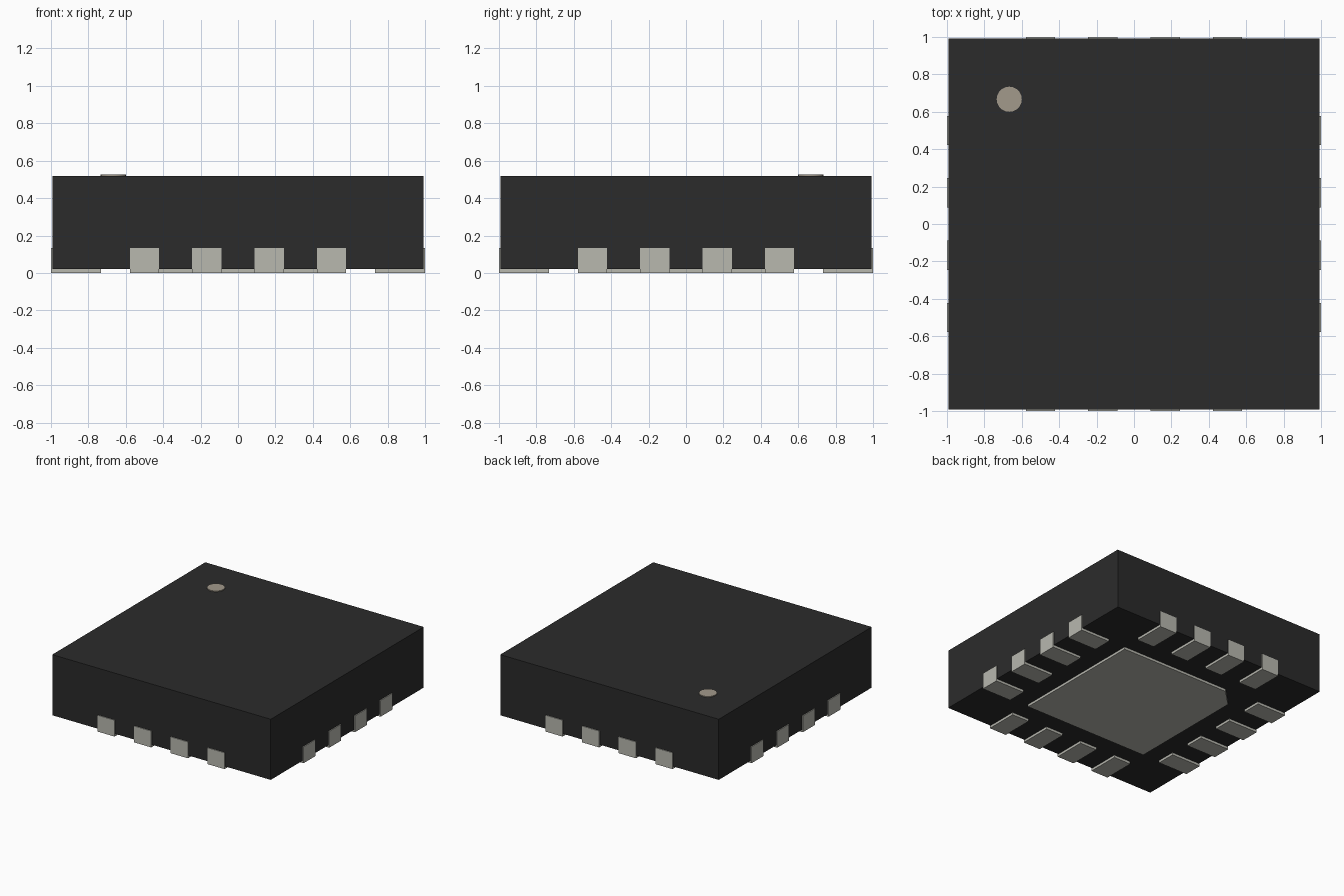
import bpy, bmesh, math
from mathutils import Vector

if "Cube" in bpy.data.objects:
    bpy.data.objects.remove(bpy.data.objects["Cube"])


def material(name, rgb):
    m = bpy.data.materials.new(name)
    m.diffuse_color = (*rgb, 1)
    m.use_nodes = True
    m.node_tree.nodes["Principled BSDF"].inputs["Base Color"].default_value = m.diffuse_color
    return m


BLACK = material("black_plastic", (0.024, 0.024, 0.024))
METAL = material("tin_metal", (0.48, 0.48, 0.43))
MARK = material("marker_beige", (0.36, 0.32, 0.26))


def prism(name, outline, z0, z1, mat):
    """Extrude a flat outline from z0 up to z1."""
    bm = bmesh.new()
    face = bm.faces.new([bm.verts.new((x, y, z0)) for x, y in outline])
    ext = bmesh.ops.extrude_face_region(bm, geom=[face])
    top = [v for v in ext["geom"] if isinstance(v, bmesh.types.BMVert)]
    bmesh.ops.translate(bm, verts=top, vec=Vector((0, 0, z1 - z0)))
    bmesh.ops.recalc_face_normals(bm, faces=bm.faces)
    mesh = bpy.data.meshes.new(name)
    bm.to_mesh(mesh)
    bm.free()
    mesh.materials.append(mat)
    ob = bpy.data.objects.new(name, mesh)
    bpy.context.collection.objects.link(ob)
    return ob


def rect(x0, x1, y0, y1):
    return [(x0, y0), (x1, y0), (x1, y1), (x0, y1)]


# Moulded package body
B = 0.993
prism("package_body", rect(-B, B, -B, B), 0.02, 0.518, BLACK)

# Contacts: four per side, the same block turned around the centre
for side, label in enumerate(("front", "right", "back", "left")):
    for i in range(4):
        c = (i - 1.5) / 3
        pad = prism(f"{label}_contact_{i + 1}",
                    rect(c - 0.078, c + 0.078, -1.0, -0.733), 0, 0.134, METAL)
        pad.rotation_euler.z = side * math.pi / 2

# Central thermal pad with one clipped corner
P, C = 0.566, 0.14
prism("thermal_pad", [(-P, -P), (P, -P), (P, P), (-P + C, P), (-P, P - C)],
      0, 0.134, METAL)

# Round orientation marker on top
bpy.ops.mesh.primitive_cylinder_add(vertices=48, radius=0.067, depth=0.025,
                                    location=(-0.667, 0.667, 0.5125))
dot = bpy.context.object
dot.name = "corner_marker"
dot.data.materials.append(MARK)
bpy.ops.object.shade_smooth_by_angle(angle=math.radians(30))
